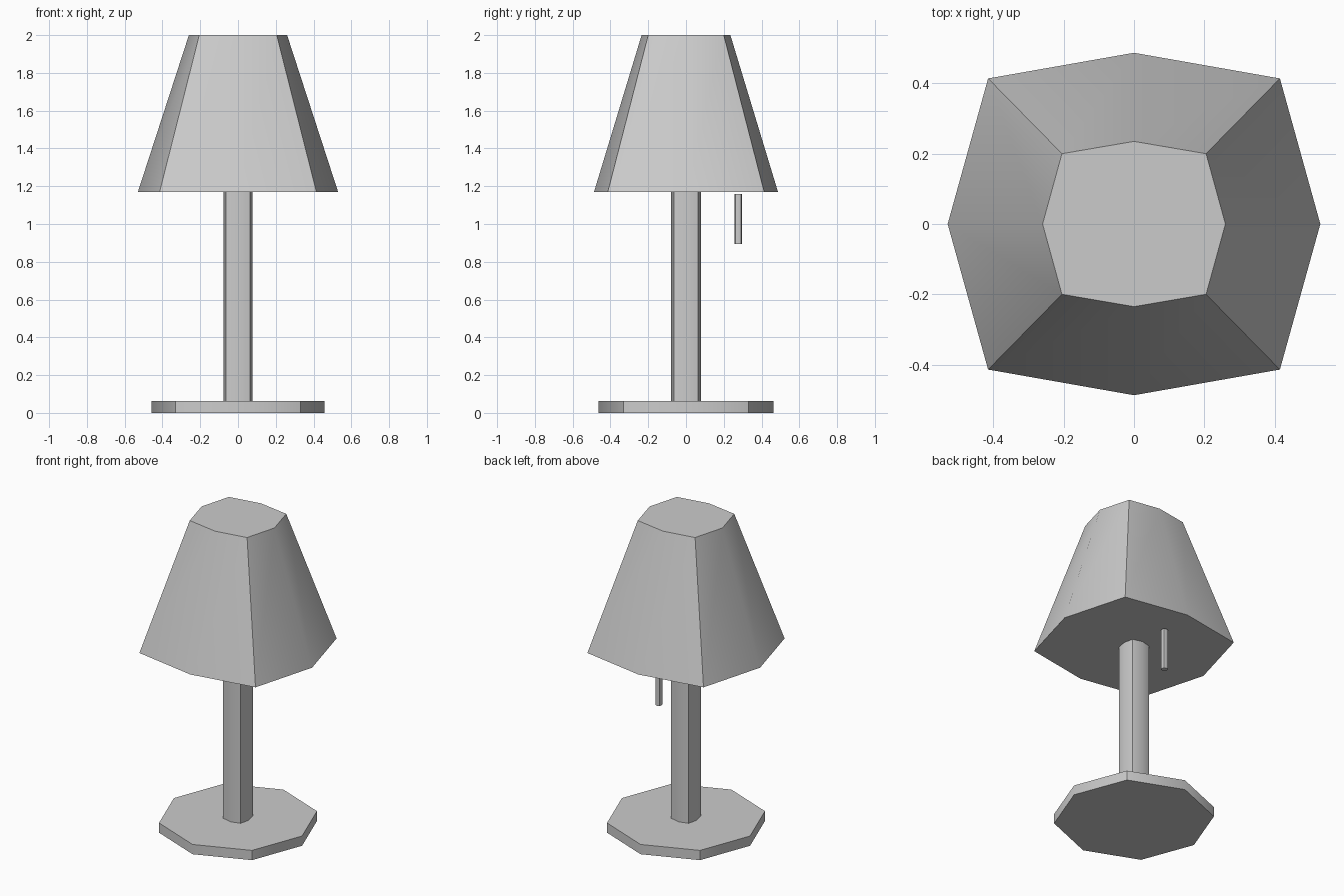
import bpy
import bmesh
import math

cube = bpy.data.objects.get("Cube")
if cube:
    bpy.data.objects.remove(cube, do_unlink=True)

grey = bpy.data.materials.new("light grey")
grey.use_nodes = True
colour = (0.6, 0.6, 0.6, 1.0)
grey.diffuse_color = colour
grey.node_tree.nodes["Principled BSDF"].inputs["Base Color"].default_value = colour


def ring(bm, z, side_x, side_y, corner_x, corner_y):
    """Eight-sided outline: points on the axes alternate with the corners."""
    verts = []
    for i in range(8):
        a = i * math.pi / 4
        c, s = round(math.cos(a)), round(math.sin(a))
        rx, ry = (corner_x, corner_y) if i % 2 else (side_x, side_y)
        verts.append(bm.verts.new((c * rx, s * ry, z)))
    return verts


def eight_sided(name, lower, upper, y=0.0):
    """Closed solid between two outlines, smooth except at its sharp corners."""
    bm = bmesh.new()
    low, top = ring(bm, *lower), ring(bm, *upper)
    for i in range(8):
        j = (i + 1) % 8
        bm.faces.new((low[i], low[j], top[j], top[i]))
    bm.faces.new(low[::-1])
    bm.faces.new(top)
    mesh = bpy.data.meshes.new(name)
    bm.to_mesh(mesh)
    bm.free()
    mesh.materials.append(grey)
    obj = bpy.data.objects.new(name, mesh)
    obj.location.y = y
    bpy.context.collection.objects.link(obj)
    bpy.ops.object.select_all(action="DESELECT")
    obj.select_set(True)
    bpy.context.view_layer.objects.active = obj
    bpy.ops.object.shade_smooth_by_angle(angle=math.radians(45))
    return obj


def prism(name, bottom, top, side_x, side_y, corner, y=0.0):
    outline = (side_x, side_y, corner, corner)
    return eight_sided(name, (bottom, *outline), (top, *outline), y)


# Foot, stem and switch cord
prism("base", 0, 0.063, 0.458, 0.464, 0.332)
prism("stem", 0.063, 1.17, 0.077, 0.079, 0.063)
prism("pull_cord", 0.895, 1.16, 0.019, 0.019, 0.015, y=0.277)

# Tapered shade, closed at both ends
eight_sided("shade", (1.17, 0.53, 0.487, 0.415, 0.414),
            (2.0, 0.26, 0.235, 0.205, 0.2))
